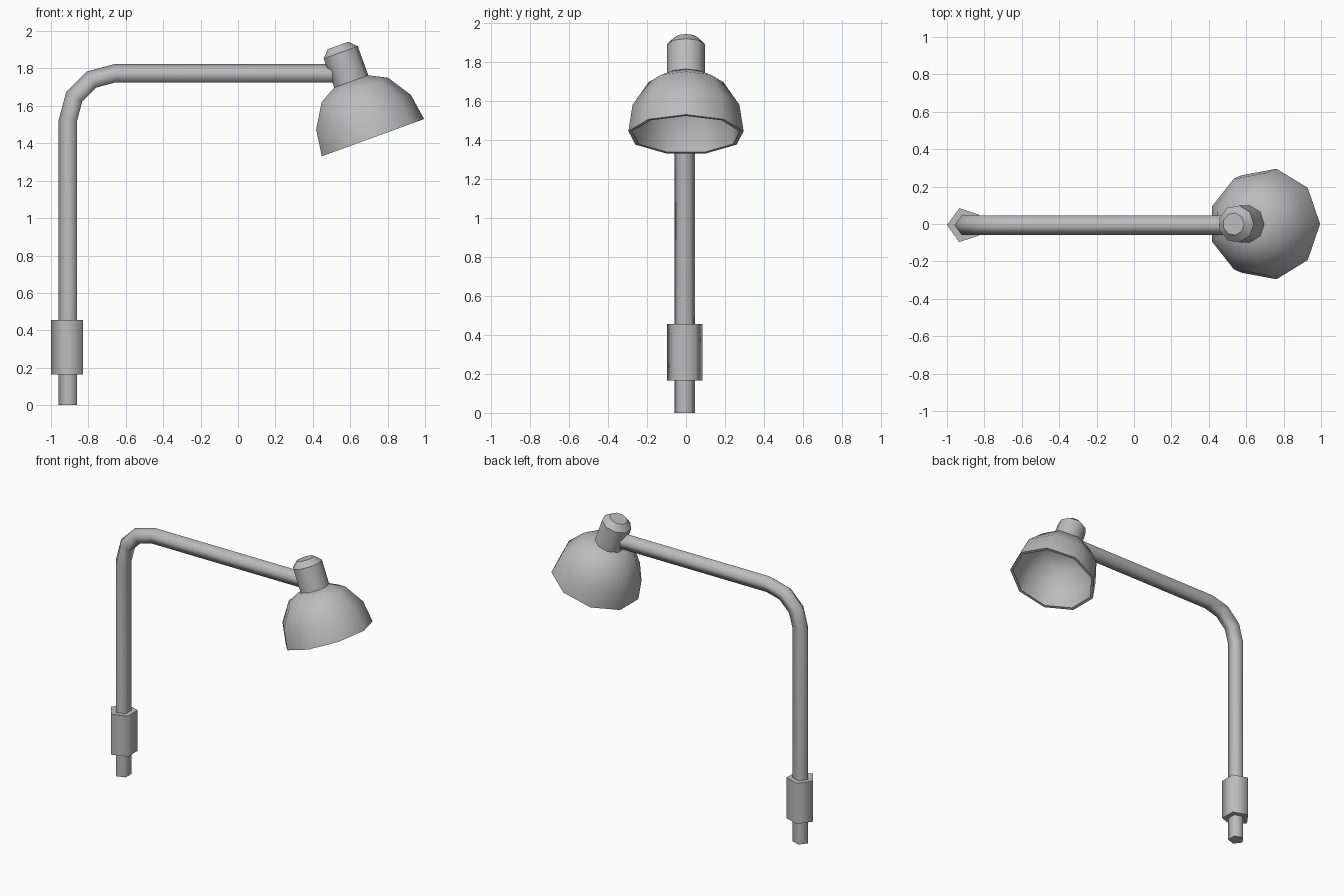
import bpy, bmesh
from math import sin, cos, pi, radians
from mathutils import Vector

cube = bpy.data.objects.get("Cube")
if cube:
    bpy.data.objects.remove(cube, do_unlink=True)

# Single grey metal colour
grey = bpy.data.materials.new("grey metal")
grey.use_nodes = True
colour = (0.5, 0.5, 0.5, 1)
grey.diffuse_color = colour
grey.node_tree.nodes["Principled BSDF"].inputs["Base Color"].default_value = colour


def skin(name, rings, smooth_angle):
    """Join a sequence of rings into a capped solid."""
    bm = bmesh.new()
    loops = [[bm.verts.new(p) for p in ring] for ring in rings]
    n = len(loops[0])
    for a, b in zip(loops, loops[1:]):
        for i in range(n):
            j = (i + 1) % n
            bm.faces.new((a[i], a[j], b[j], b[i]))
    bm.faces.new(loops[0][::-1])
    bm.faces.new(loops[-1])
    bmesh.ops.recalc_face_normals(bm, faces=bm.faces)
    mesh = bpy.data.meshes.new(name)
    bm.to_mesh(mesh)
    bm.free()
    mesh.materials.append(grey)
    obj = bpy.data.objects.new(name, mesh)
    bpy.context.collection.objects.link(obj)
    bpy.ops.object.select_all(action="DESELECT")
    obj.select_set(True)
    bpy.context.view_layer.objects.active = obj
    bpy.ops.object.shade_smooth_by_angle(angle=radians(smooth_angle))
    return obj


def lathe(name, profile, sides, start, smooth_angle):
    """Turn a (radius, height) profile around the local z axis."""
    angles = [start + 2 * pi * i / sides for i in range(sides)]
    rings = [[Vector((r * cos(a), r * sin(a), h)) for a in angles]
             for r, h in profile]
    return skin(name, rings, smooth_angle)


# Five-sided tube: upright, quarter bend, horizontal arm
POLE_X, POLE_Y, TUBE_R, SIDES = -0.905, -0.006, 0.055, 5
BEND_R, BEND_Z, BEND_STEPS = 0.25, 1.52, 3
path = [(POLE_X, 0, 0)]
for i in range(BEND_STEPS + 1):
    t = i * pi / 2 / BEND_STEPS
    path.append((POLE_X + BEND_R * (1 - cos(t)), BEND_Z + BEND_R * sin(t), t))
path.append((0.55, BEND_Z + BEND_R, pi / 2))

rings = []
for x, z, t in path:
    outward = Vector((-cos(t), 0, sin(t)))
    rings.append([Vector((x, POLE_Y, z))
                  + outward * TUBE_R * cos(2 * pi * i / SIDES)
                  + Vector((0, TUBE_R * sin(2 * pi * i / SIDES), 0))
                  for i in range(SIDES)])
skin("bent_pole", rings, 80)

# Mounting sleeve near the foot of the pole
sleeve = lathe("mounting_sleeve", [(0.095, 0.165), (0.095, 0.455)], SIDES, pi, 80)
sleeve.location = (POLE_X, POLE_Y, 0)

# Hollow shade: inner wall, rim, outer wall
inner = [(0.085, 0.30), (0.18, 0.255), (0.258, 0.135), (0.28, 0)]
outer = [(0.30, 0), (0.278, 0.145), (0.195, 0.273), (0.10, 0.322)]
shade = lathe("lamp_shade", inner + outer, 9, 0, 60)

# Socket housing with a chamfered top
socket = lathe("lamp_socket", [(0.10, 0.31), (0.10, 0.487), (0.06, 0.527)], 9, 0, 42)

# Tilt the lamp head
for part in (shade, socket):
    part.location = (0.713, 0, 1.427)
    part.rotation_euler = (0, radians(-20), 0)
